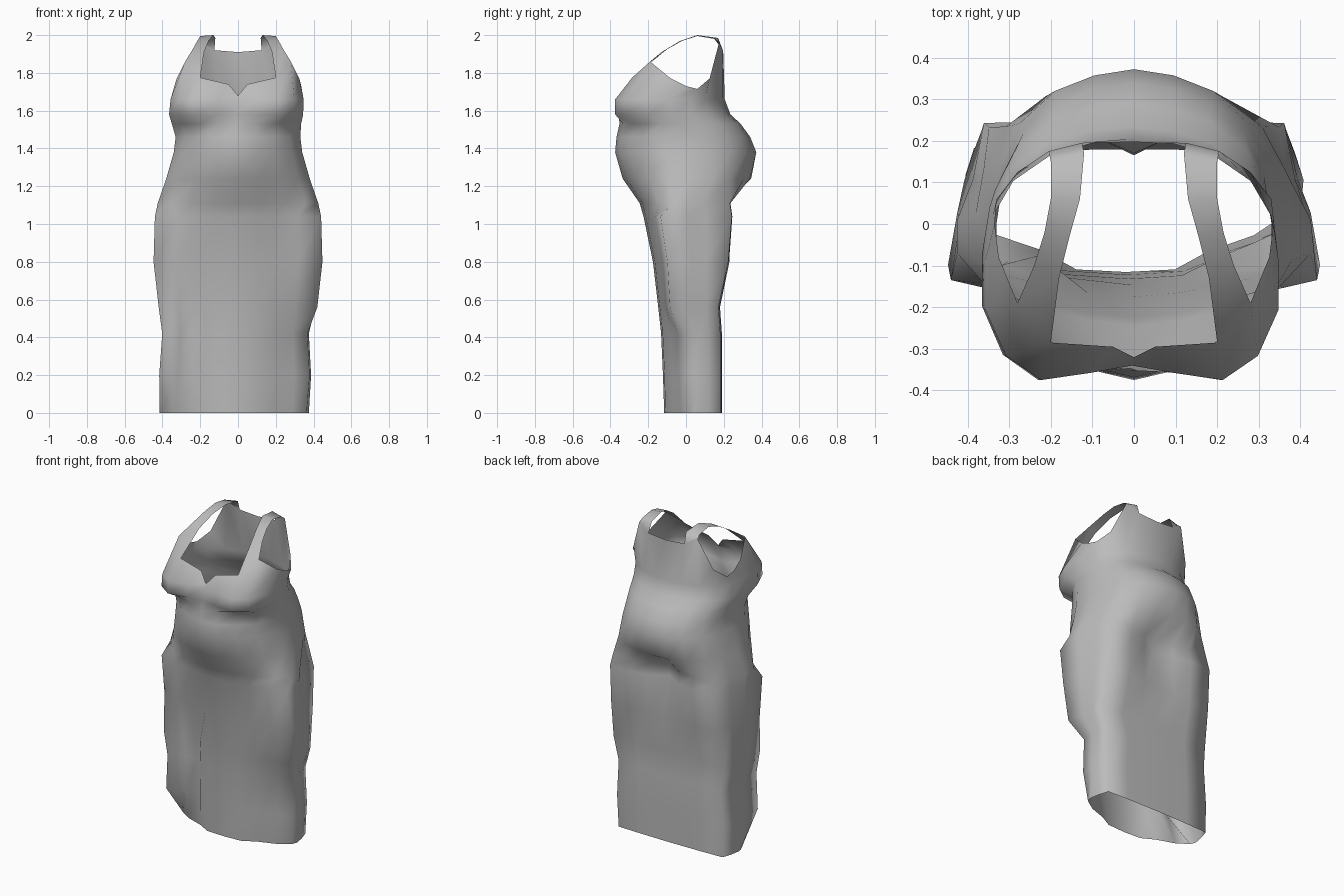
import bpy, bmesh, math

cube = bpy.data.objects.get("Cube")
if cube:
    bpy.data.objects.remove(cube, do_unlink=True)

# One plain cloth colour
cloth = bpy.data.materials.new("grey_cloth")
cloth.use_nodes = True
GREY = (0.5, 0.5, 0.5, 1)
cloth.diffuse_color = GREY
cloth.node_tree.nodes["Principled BSDF"].inputs["Base Color"].default_value = GREY

# Half cross-sections, front centre to back centre (fractions of width and depth)
ROUND_BACK = [(.95, .36), (.81, .65), (.56, .86), (.28, .96), (0, 1)]
FLAT_BACK = [(.88, .4), (.82, .97), (.5, .98), (.25, .99), (0, 1)]
BOX_BACK = [(.97, .55), (.92, .95), (.55, .98), (.27, .99), (0, 1)]
BUST = [(0, -.88), (.28, -.94), (.62, -1), (.86, -.8), (1, -.42), (1, 0)] + ROUND_BACK
BELLY_FRONT = [(0, -1), (.28, -.94), (.58, -.8), (.84, -.58), (1, -.28), (1, .05)]
BELLY = BELLY_FRONT + ROUND_BACK
SEAT = BELLY_FRONT + FLAT_BACK
HIP_FRONT = [(0, -1), (.25, -.95), (.45, -.86), (.72, -.74), (1, -.62), (.95, 0)]
HIP = HIP_FRONT + FLAT_BACK
THIGH = HIP_FRONT + BOX_BACK
# Lower skirt: sloping on the left, a fold and a corner on the right
SLOPE = [(0, -.95), (.33, -.9), (.55, -.64), (.78, -.42), (.98, -.2), (1, .3)] + BOX_BACK
FOLD = [(0, -.95), (.42, -.88), (.54, -.56), (.75, -.7), (1, -.95), (.98, -.2)] + BOX_BACK
HEM = [(0, -.97), (.3, -.93), (.5, -.65), (.78, -.4), (.97, -.08), (1, .15)] + BOX_BACK
N = len(HEM)

# z, x offset, half width, front y, back y, seat crease, left section, right section
LEVELS = [
    (0.00, -.02, .395, -.12, .19, 0, HEM, HEM),
    (0.20, -.015, .402, -.13, .19, 0, SLOPE, FOLD),
    (0.42, -.013, .388, -.14, .19, 0, SLOPE, FOLD),
    (0.56, 0, .42, -.147, .18, 0, THIGH, FOLD),
    (0.80, 0, .447, -.175, .23, 0, HIP, HIP),
    (1.04, 0, .44, -.225, .25, .085, HIP, HIP),
    (1.11, 0, .425, -.245, .24, .07, SEAT, SEAT),
    (1.24, 0, .38, -.335, .355, .01, BELLY, BELLY),
    (1.38, 0, .34, -.375, .372, 0, BELLY, BELLY),
    (1.46, 0, .33, -.368, .34, 0, BELLY, BELLY),
    (1.53, -.008, .342, -.352, .29, 0, BELLY, BELLY),
    (1.58, -.01, .355, -.375, .235, 0, BUST, BUST),
    (1.66, -.005, .352, -.375, .205, 0, BUST, BUST),
]

# Neckline and armhole edge, front centre to back centre
TOP_EDGE = [(0, -.32, 1.68), (.05, -.295, 1.74), (.2, -.285, 1.775),
            (.28, -.19, 1.86), (.325, -.08, 1.77), (.335, 0, 1.73),
            (.33, .06, 1.715), (.28, .125, 1.77), (.205, .175, 1.96),
            (.125, .195, 1.92), (0, .197, 1.91)]

# Strap edges between the front and back of the top edge
STRAP_IN = [(.18, -.13, 1.91), (.155, -.03, 1.97), (.13, .06, 2.0), (.12, .17, 1.985)]
STRAP_OUT = [(.24, -.1, 1.925), (.215, -.02, 1.97), (.2, .06, 1.995), (.2, .15, 1.98)]


def level_point(level, i, side):
    z, dx, w, yf, yb, crease, left, right = level
    fx, fy = (left if side > 0 else right)[i]
    y = (yf + yb) / 2 + fy * (yb - yf) / 2
    if i == N - 1:
        y -= crease
    if i == N - 2:
        y -= crease * .3
    return dx + side * fx * w, y, z


def full_ring(bm, point):
    left = [bm.verts.new(point(i, 1)) for i in range(N)]
    right = [bm.verts.new(point(i, -1)) for i in range(N - 2, 0, -1)]
    return left + right


bm = bmesh.new()
# Skirt and bodice shell, open at hem and neck
rings = [full_ring(bm, lambda i, s, lv=lv: level_point(lv, i, s)) for lv in LEVELS]
rings.append(full_ring(bm, lambda i, s: (s * TOP_EDGE[i][0],) + TOP_EDGE[i][1:]))
count = len(rings[0])
for a, b in zip(rings, rings[1:]):
    for j in range(count):
        k = (j + 1) % count
        bm.faces.new((a[j], a[k], b[k], b[j]))

# Shoulder straps, joined to the top edge
top = rings[-1]
for s in (1, -1):
    edge = [top[i * s] for i in range(N)]
    inner = [edge[2]] + [bm.verts.new((s * x, y, z)) for x, y, z in STRAP_IN] + [edge[9]]
    outer = [edge[3]] + [bm.verts.new((s * x, y, z)) for x, y, z in STRAP_OUT] + [edge[8]]
    for j in range(len(inner) - 1):
        quad = (inner[j], outer[j], outer[j + 1], inner[j + 1])
        bm.faces.new(quad if s > 0 else quad[::-1])

mesh = bpy.data.meshes.new("dress")
bm.to_mesh(mesh)
bm.free()
mesh.materials.append(cloth)
dress = bpy.data.objects.new("dress", mesh)
bpy.context.collection.objects.link(dress)
for poly in mesh.polygons:
    poly.use_smooth = True
